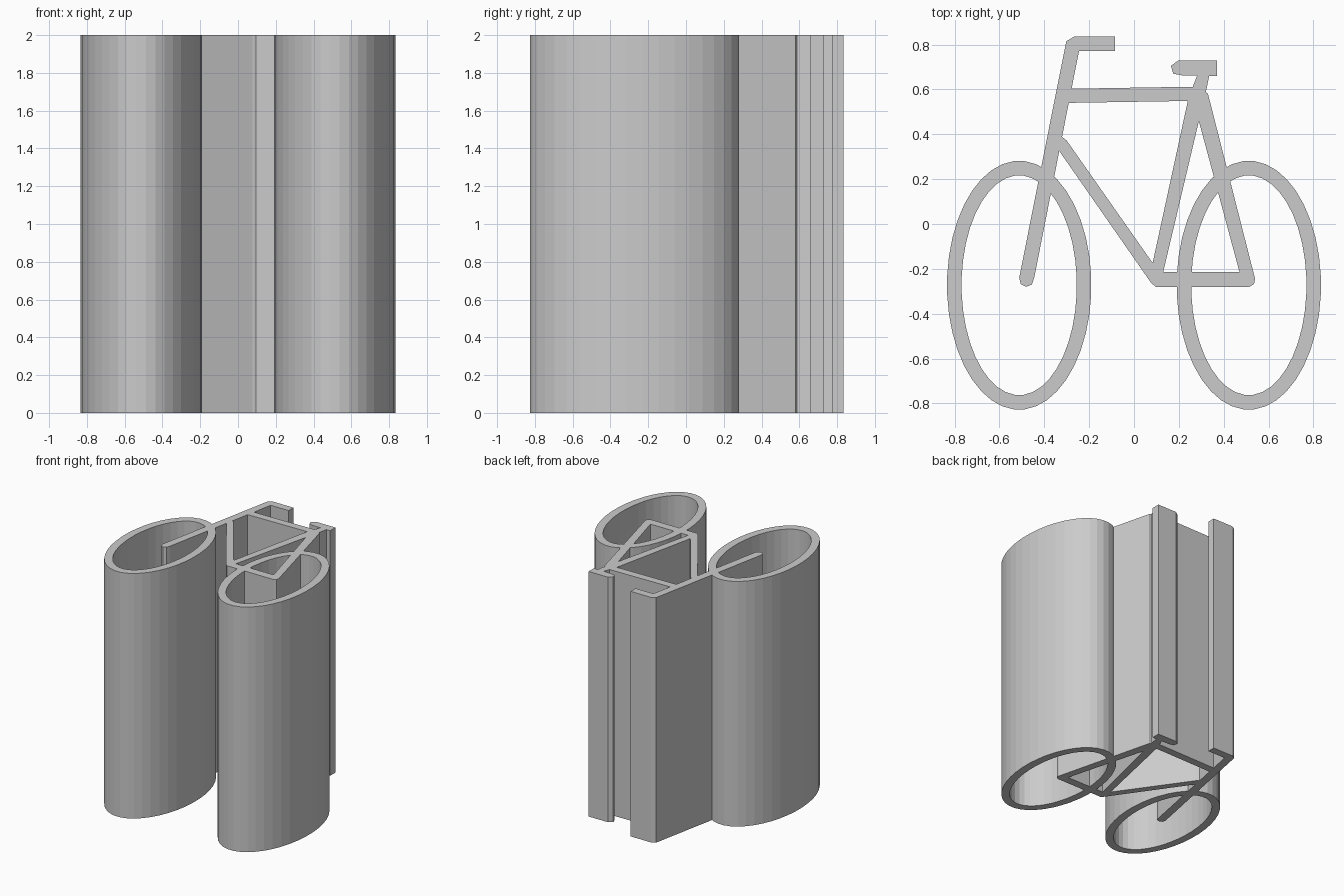
import bpy
import bmesh
from math import cos, sin, pi

HEIGHT = 2.0

cube = bpy.data.objects.get("Cube")
if cube:
    bpy.data.objects.remove(cube, do_unlink=True)

grey = bpy.data.materials.new("plain grey")
grey.use_nodes = True
grey.diffuse_color = (0.6, 0.6, 0.6, 1)
grey.node_tree.nodes["Principled BSDF"].inputs["Base Color"].default_value = (0.6, 0.6, 0.6, 1)


def finish(name, bm):
    """Extrude the flat profile faces upward and make an object of them."""
    result = bmesh.ops.extrude_face_region(bm, geom=bm.faces[:])
    top = [v for v in result["geom"] if isinstance(v, bmesh.types.BMVert)]
    bmesh.ops.translate(bm, verts=top, vec=(0, 0, HEIGHT))
    bmesh.ops.recalc_face_normals(bm, faces=bm.faces[:])
    mesh = bpy.data.meshes.new(name)
    bm.to_mesh(mesh)
    bm.free()
    mesh.materials.append(grey)
    bpy.context.collection.objects.link(bpy.data.objects.new(name, mesh))


def prism(name, outline):
    bm = bmesh.new()
    bm.faces.new([bm.verts.new((x, y, 0)) for x, y in outline])
    finish(name, bm)


def wheel(name, cx, cy, outer, inner, sides=40):
    """Elliptical ring with flat sides at top and bottom."""
    bm = bmesh.new()
    angles = [2 * pi * (i + 0.5) / sides for i in range(sides)]
    rings = [[bm.verts.new((cx + rx * cos(a), cy + ry * sin(a), 0)) for a in angles]
             for rx, ry in (outer, inner)]
    for i in range(sides):
        j = (i + 1) % sides
        bm.faces.new((rings[0][i], rings[0][j], rings[1][j], rings[1][i]))
    finish(name, bm)


# Wheels
for side, name in ((-1, "front_wheel"), (1, "rear_wheel")):
    wheel(name, side * 0.512, -0.273, (0.322, 0.555), (0.257, 0.49))

# Fork and handlebar in one bent strip
prism("fork_and_handlebar", [
    (-0.085, 0.835), (-0.268, 0.835), (-0.302, 0.815), (-0.512, -0.24),
    (-0.505, -0.268), (-0.48, -0.28), (-0.455, -0.27), (-0.445, -0.24),
    (-0.245, 0.772), (-0.085, 0.772)])

# Frame tubes
prism("top_tube", [(-0.30, 0.603), (-0.30, 0.54), (0.26, 0.549), (0.26, 0.612)])
prism("down_tube", [
    (-0.32, 0.388), (-0.34, 0.335), (0.078, -0.265), (0.10, -0.28),
    (0.13, -0.21), (0.077, -0.165), (-0.30, 0.372)])
prism("seat_tube", [
    (0.085, -0.165), (0.09, -0.27), (0.117, -0.27), (0.325, 0.61),
    (0.337, 0.67), (0.285, 0.67), (0.262, 0.612), (0.24, 0.549)])
prism("chain_stay", [
    (0.08, -0.265), (0.095, -0.28), (0.515, -0.28), (0.50, -0.213), (0.10, -0.213)])
prism("seat_stay", [
    (0.27, 0.53), (0.317, 0.59), (0.33, 0.58), (0.54, -0.245),
    (0.535, -0.268), (0.515, -0.28), (0.48, -0.25)])

# Saddle
prism("saddle", [
    (0.37, 0.728), (0.196, 0.728), (0.165, 0.705), (0.175, 0.67),
    (0.22, 0.662), (0.37, 0.66)])
